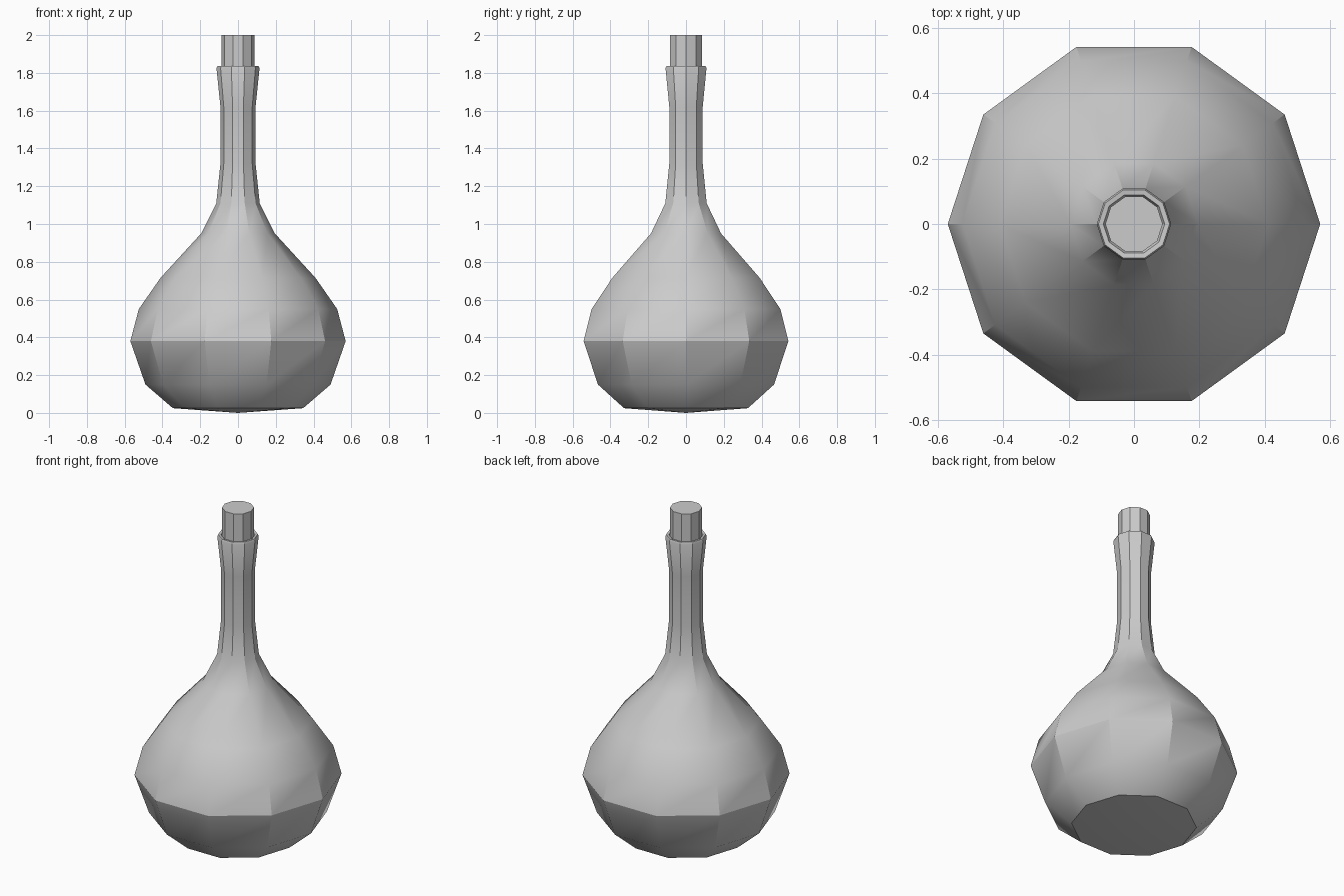
import bpy, bmesh, math

if "Cube" in bpy.data.objects:
    bpy.data.objects.remove(bpy.data.objects["Cube"])

SIDES = 10


def lathe(name, profile):
    """Revolve (radius, z) points around z; zero radius makes a pole."""
    bm = bmesh.new()
    rings = []
    for r, z in profile:
        if r == 0:
            rings.append([bm.verts.new((0, 0, z))] * SIDES)
        else:
            rings.append([bm.verts.new((r * math.cos(math.tau * i / SIDES),
                                        r * math.sin(math.tau * i / SIDES), z))
                          for i in range(SIDES)])
    for a, b in zip(rings, rings[1:]):
        for i in range(SIDES):
            j = (i + 1) % SIDES
            bm.faces.new(list(dict.fromkeys((a[i], a[j], b[j], b[i]))))
    bmesh.ops.recalc_face_normals(bm, faces=bm.faces)
    mesh = bpy.data.meshes.new(name)
    bm.to_mesh(mesh)
    bm.free()
    obj = bpy.data.objects.new(name, mesh)
    bpy.context.collection.objects.link(obj)
    bpy.ops.object.select_all(action='DESELECT')
    obj.select_set(True)
    bpy.context.view_layer.objects.active = obj
    bpy.ops.object.shade_smooth_by_angle(angle=math.radians(30))
    return obj


# Round body, slim neck and flared lip
lathe("bottle", [
    (0, 0), (0.345, 0.025), (0.49, 0.15), (0.57, 0.38), (0.525, 0.55),
    (0.41, 0.715), (0.195, 0.95), (0.115, 1.11), (0.093, 1.32),
    (0.093, 1.62), (0.114, 1.825), (0.109, 1.837), (0.094, 1.835),
    (0.088, 1.82)])

# Stopper seated in the neck
lathe("stopper", [(0, 1.8), (0.088, 1.8), (0.088, 2.0), (0, 2.0)])
